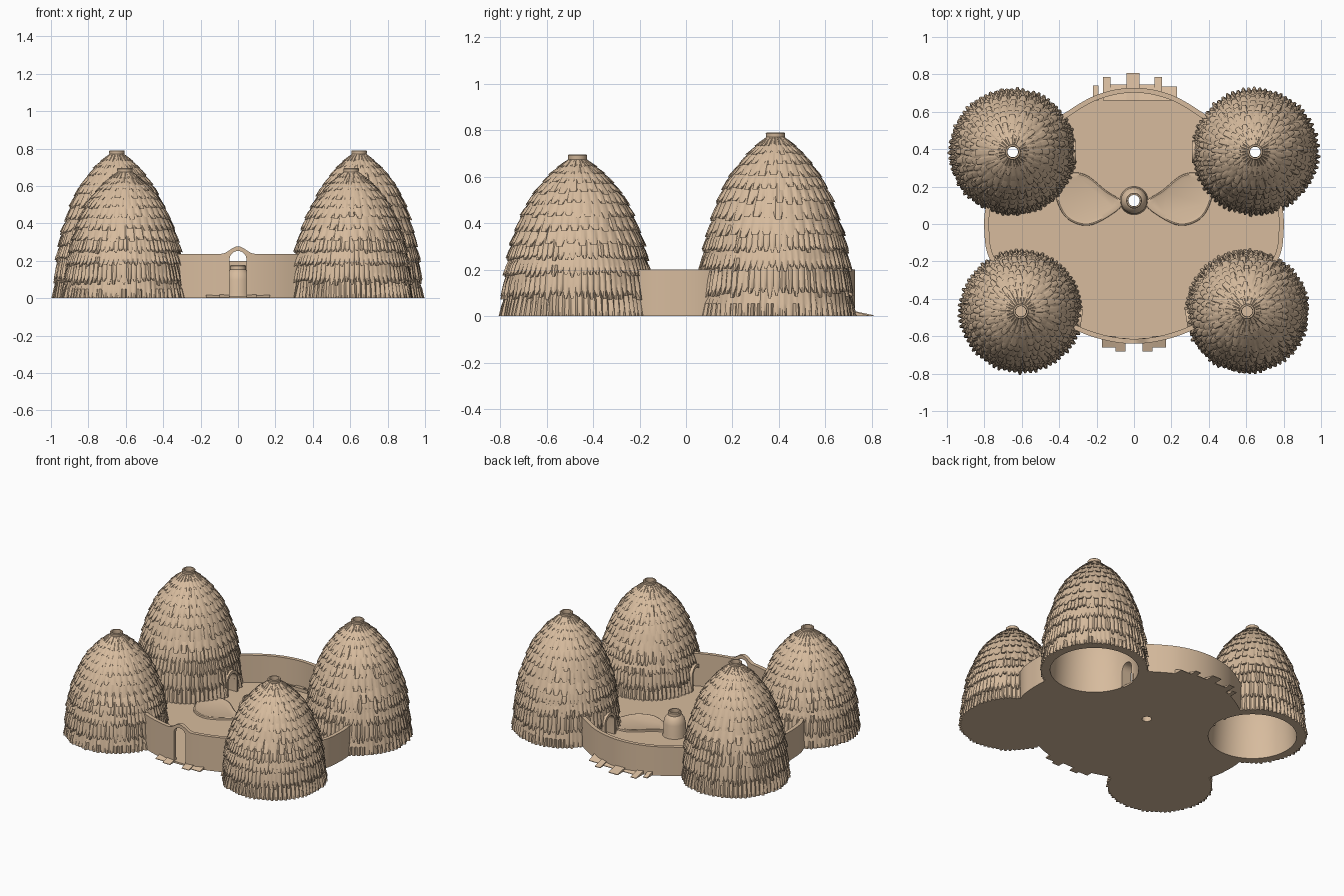
import bpy, bmesh, math, random
from mathutils import Vector

if "Cube" in bpy.data.objects:
    bpy.data.objects.remove(bpy.data.objects["Cube"])

random.seed(4)
clay = bpy.data.materials.new("clay_straw")
clay.diffuse_color = (0.68, 0.50, 0.34, 1)
clay.use_nodes = True
clay.node_tree.nodes["Principled BSDF"].inputs["Base Color"].default_value = clay.diffuse_color


def make(name, verts, faces, loc=(0, 0, 0), rot=0.0):
    me = bpy.data.meshes.new(name)
    me.from_pydata(verts, [], faces)
    bm = bmesh.new()
    bm.from_mesh(me)
    bmesh.ops.recalc_face_normals(bm, faces=bm.faces)
    bm.to_mesh(me)
    bm.free()
    ob = bpy.data.objects.new(name, me)
    bpy.context.collection.objects.link(ob)
    ob.location = loc
    ob.rotation_euler.z = rot
    me.materials.append(clay)
    return ob


def rings_mesh(name, rings, loc=(0, 0, 0), loop=False, caps=False, rot=0.0):
    n, m = len(rings[0]), len(rings)
    faces = []
    for i in range(m if loop else m - 1):
        a, b = i * n, (i + 1) % m * n
        faces += [(a + j, a + (j + 1) % n, b + (j + 1) % n, b + j) for j in range(n)]
    if caps:
        faces += [tuple(range(n)), tuple(range((m - 1) * n, m * n))]
    return make(name, [v for r in rings for v in r], faces, loc, rot)


def circle(r, z, n=48):
    return [(r * math.cos(math.tau * j / n), r * math.sin(math.tau * j / n), z) for j in range(n)]


def cylinder(name, r, z0, z1, loc):
    return rings_mesh(name, [circle(r, z0), circle(r, z1)], loc, caps=True)


def arch(name, w, h, x0, x1, z0, loc, rot):
    # round-topped prism running along its local x axis
    pts = [(-w, z0), (w, z0)]
    pts += [(w * math.cos(a), h - w + w * math.sin(a)) for a in [math.pi * i / 16 for i in range(17)]]
    return rings_mesh(name, [[(x, p, z) for p, z in pts] for x in (x0, x1)], loc, caps=True, rot=rot)


def cut(ob, cutters):
    for c in cutters:
        m = ob.modifiers.new("cut", 'BOOLEAN')
        m.operation, m.solver, m.object = 'DIFFERENCE', 'EXACT', c
        bpy.context.view_layer.objects.active = ob
        bpy.ops.object.modifier_apply(modifier=m.name)


def spline(pts, sub):
    # closed Catmull-Rom curve through 2D points
    out, n = [], len(pts)
    P = [Vector(p) for p in pts]
    for i in range(n):
        a, b, c, d = P[i - 1], P[i], P[(i + 1) % n], P[(i + 2) % n]
        for k in range(sub):
            t = k / sub
            out.append(0.5 * (2 * b + (c - a) * t + (2 * a - 5 * b + 4 * c - d) * t * t
                              + (3 * b - a - 3 * c + d) * t ** 3))
    return out


# Beehive outline shared by every hut: (height share, radius share)
PROFILE = [(0, 1), (.26, .965), (.45, .89), (.65, .74), (.77, .61), (.9, .38), (.97, .2), (1, .12)]


def prof(t):
    t = min(max(t, 0), 1)
    for (a, ra), (b, rb) in zip(PROFILE, PROFILE[1:]):
        if t <= b:
            return ra + (rb - ra) * (t - a) / (b - a)


TIERS = [0, .13, .27, .37, .46, .55, .64, .72, .79, .855, .91, .955, .99]
COLS = 216


def hut(name, x, y, R, H, door):
    body, rings = H - .02, []

    def ring(fn):
        pts = []
        for c in range(COLS):
            a = math.tau * c / COLS
            r, z = fn(c)
            pts.append((r * math.cos(a), r * math.sin(a), z))
        rings.append(pts)

    # thatch: tiers of ragged overlapping straw bundles
    for i, t in enumerate(TIERS[:-1]):
        dt = TIERS[i + 1] - t
        k = 3 if i < 4 else 6 if i < 8 else 9
        shift = random.randrange(k)
        off = .024 - .013 * t
        n = COLS // k
        jz = [random.uniform(-.2, .1) * dt for _ in range(n)]
        jr = [random.uniform(.45, 1) * off for _ in range(n)]

        def strand(c):
            c = (c + shift) % COLS
            gap = c % k >= k * .66
            s = c // k
            if gap:
                return (.3 * dt if i else 0), off * .12
            return (jz[s] if i else 0), jr[s]

        if i:
            ring(lambda c: (R * prof(t + strand(c)[0]), body * (t + strand(c)[0])))
        ring(lambda c: (R * prof(t + strand(c)[0]) + strand(c)[1],
                        body * (t + strand(c)[0] - (.03 * dt if i else 0))))
        ring(lambda c: (R * prof(t + dt * .55) + strand(c)[1] * .6, body * (t + dt * .55)))
    # smoke-hole collar, then the smooth inner wall back down
    for r, z in ((.04, body), (.042, H - .004), (.038, H), (.03, H), (.028, body - .02)):
        ring(lambda c: (r, z))
    for t in (.93, .88, .8, .7, .58, .45, .3, .15, 0):
        ring(lambda c: (max(.029, R * prof(t) - .048), (body - .02) * t))
    ob = rings_mesh(name, rings, (x, y, 0), loop=True)
    # doorway with a clay frame
    hole = arch("door_cutter", .045, .155, .2, .42, -.05, (x, y, 0), door)
    frame = arch(name + "_door_frame", .06, .175, R - .06, R + .012, 0, (x, y, 0), door)
    bpy.context.view_layer.update()
    cut(ob, [hole])
    cut(frame, [hole])
    bpy.data.objects.remove(hole)
    return ob


for s, side in ((-1, "left"), (1, "right")):
    hut("back_hut_" + side, s * .648, .385, .326, .79, 0 if s < 0 else math.pi)
    hut("front_hut_" + side, s * .605, -.467, .316, .695, -.15 if s < 0 else math.pi + .15)
    cylinder("front_hut_floor_" + side, .30, 0, .015, (s * .605, -.467, 0))

# Courtyard outline, mirrored from its right half
half = [(0, -.64), (.16, -.62), (.33, -.56), (.6, -.42), (.765, -.2), (.8, -.04), (.785, .12),
        (.7, .3), (.55, .46), (.39, .58), (.2, .69)]
plan = spline(half + [(0, .728)] + [(-x, y) for x, y in reversed(half[1:])], 14)
N = len(plan)
inner = []
for i, p in enumerate(plan):
    d = (plan[(i + 1) % N] - plan[i - 1]).normalized()
    inner.append(p + Vector((-d.y, d.x)) * .026)


def wall_top(p):
    if p.y > -.42:
        return .2
    x = abs(p.x)
    return .237 + (.04 * (.5 + .5 * math.cos(math.pi * x / .09)) if x < .09 else 0)


wall = rings_mesh("courtyard_wall", [
    [(p.x, p.y, 0) for p in plan],
    [(p.x, p.y, wall_top(p)) for p in plan],
    [(q.x, q.y, wall_top(p)) for p, q in zip(plan, inner)],
    [(q.x, q.y, 0) for q in inner]], loop=True)
floor = rings_mesh("courtyard_floor", [
    [(q.x, q.y, z) for q in inner] for z in (0, .012)], caps=True)

# Openings: hut interiors, gate and the drain under the granary
back = [cylinder("cutter", .285, -.1, .5, (s * .648, .385, 0)) for s in (-1, 1)]
front = [cylinder("cutter", .275, -.1, .5, (s * .605, -.467, 0)) for s in (-1, 1)]
drain = cylinder("cutter", .03, -.1, .1, (0, .125, 0))
gate = arch("cutter", .045, .252, -.1, .1, .012, (0, -.63, 0), math.pi / 2)
bpy.context.view_layer.update()
cut(wall, back + front + [gate])
cut(floor, back + [drain])
for c in back + front + [drain, gate]:
    bpy.data.objects.remove(c)

# Central granary with open top
rings_mesh("granary", [circle(r, z) for r, z in (
    (.078, 0), (.072, .03), (.07, .1), (.062, .13), (.046, .15), (.042, .153), (.042, .172),
    (.038, .177), (.031, .177), (.031, .15), (.04, .12), (.045, .05), (.031, .012), (.031, 0))],
    (0, .125, 0), loop=True)

# Low leaf-shaped mounds either side of the granary
leaf = [(.06, .11), (.15, .18), (.26, .265), (.36, .265), (.42, .17), (.37, .04), (.26, -.01), (.15, .03)]
for s, side in ((-1, "left"), (1, "right")):
    edge = spline([(s * x, y) for x, y in leaf], 6)
    mid = Vector((s * .27, .13))
    rings_mesh("low_mound_" + side, [
        [(*(mid + (p - mid) * f), z) for p in edge]
        for f, z in ((1, .005), (.985, .024), (.93, .027), (.8, .022))], caps=True)


# Ragged earth wedges at the foot of the wall: x range, inner y, outer y
def wedge(name, x0, x1, y0, y1, h):
    v = [(x, y, z) for x in (x0, x1) for y, z in ((y0, 0), (y1, 0), (y1, .004), (y0, h))]
    make(name, v, [(0, 1, 2, 3), (4, 5, 6, 7), (0, 1, 5, 4), (1, 2, 6, 5), (2, 3, 7, 6), (3, 0, 4, 7)])


for x0, x1, y1 in ((-.22, -.19, .74), (-.165, -.125, .785), (-.125, -.04, .745), (-.04, .03, .808),
                   (.03, .11, .745), (.11, .15, .785), (.15, .23, .735)):
    wedge("back_earth", x0, x1, .66, y1, .035)
for s in (-1, 1):
    wedge("gate_step", s * .045, s * .1, -.61, -.682, .026)
    wedge("gate_earth", s * .1, s * .17, -.6, -.66, .024)

# Soft shading with crisp edges
bpy.ops.object.select_all(action='DESELECT')
for ob in bpy.context.scene.objects:
    ob.select_set(True)
    bpy.context.view_layer.objects.active = ob
bpy.ops.object.shade_smooth_by_angle(angle=math.radians(35))
